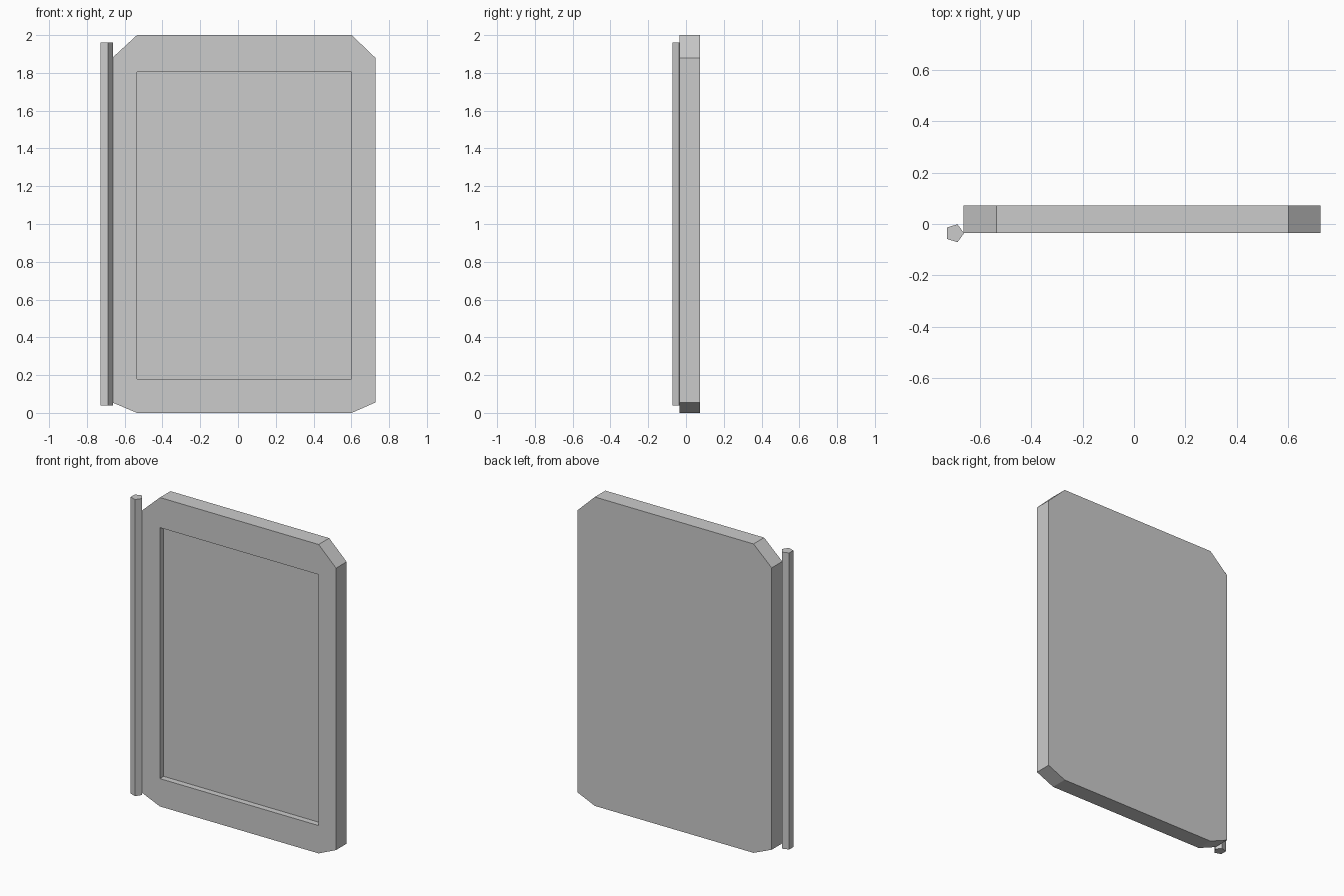
import bpy, bmesh

if "Cube" in bpy.data.objects:
    bpy.data.objects.remove(bpy.data.objects["Cube"])

Y_FRONT, Y_BACK, Y_RECESS = -0.035, 0.073, 0.004


def add_object(name, bm):
    bmesh.ops.recalc_face_normals(bm, faces=bm.faces)
    mesh = bpy.data.meshes.new(name)
    bm.to_mesh(mesh)
    bm.free()
    obj = bpy.data.objects.new(name, mesh)
    bpy.context.collection.objects.link(obj)
    return obj


def ring(bm, points, y):
    return [bm.verts.new((x, y, z)) for x, z in points]


def walls(bm, a, b):
    n = len(a)
    for i in range(n):
        j = (i + 1) % n
        bm.faces.new((a[i], a[j], b[j], b[i]))


# Door panel: clipped-corner slab with a shallow rectangular recess in front
outline = [(-0.535, 0), (0.602, 0), (0.727, 0.055), (0.727, 1.88),
           (0.602, 2), (-0.535, 2), (-0.665, 1.88), (-0.665, 0.055)]
opening = [(-0.535, 0.18), (0.602, 0.18), (0.602, 1.805), (-0.535, 1.805)]

bm = bmesh.new()
front = ring(bm, outline, Y_FRONT)
back = ring(bm, outline, Y_BACK)
rim = ring(bm, opening, Y_FRONT)
floor = ring(bm, opening, Y_RECESS)
walls(bm, front, back)
walls(bm, rim, floor)
bm.faces.new(back)
bm.faces.new(floor)
# Front frame: four straight borders and four clipped corners
for i in range(4):
    a, b = front[2 * i], front[2 * i + 1]
    bm.faces.new((a, b, rim[(i + 1) % 4], rim[i]))
    bm.faces.new((front[2 * i - 1], a, rim[i]))
add_object("door_panel", bm)

# Hinge rod: five-sided vertical bar on the left front edge
bm = bmesh.new()
bmesh.ops.create_cone(bm, cap_ends=True, segments=5, radius1=0.037,
                      radius2=0.037, depth=1.92)
rightmost = max(bm.verts, key=lambda v: v.co.x).co
# Turn the profile so that one corner points towards the panel
from mathutils import Matrix
from math import atan2
turn = Matrix.Rotation(-atan2(rightmost.y, rightmost.x), 4, 'Z')
bm.transform(Matrix.Translation((-0.699, -0.036, 1.0)) @ turn)
add_object("hinge_rod", bm)
